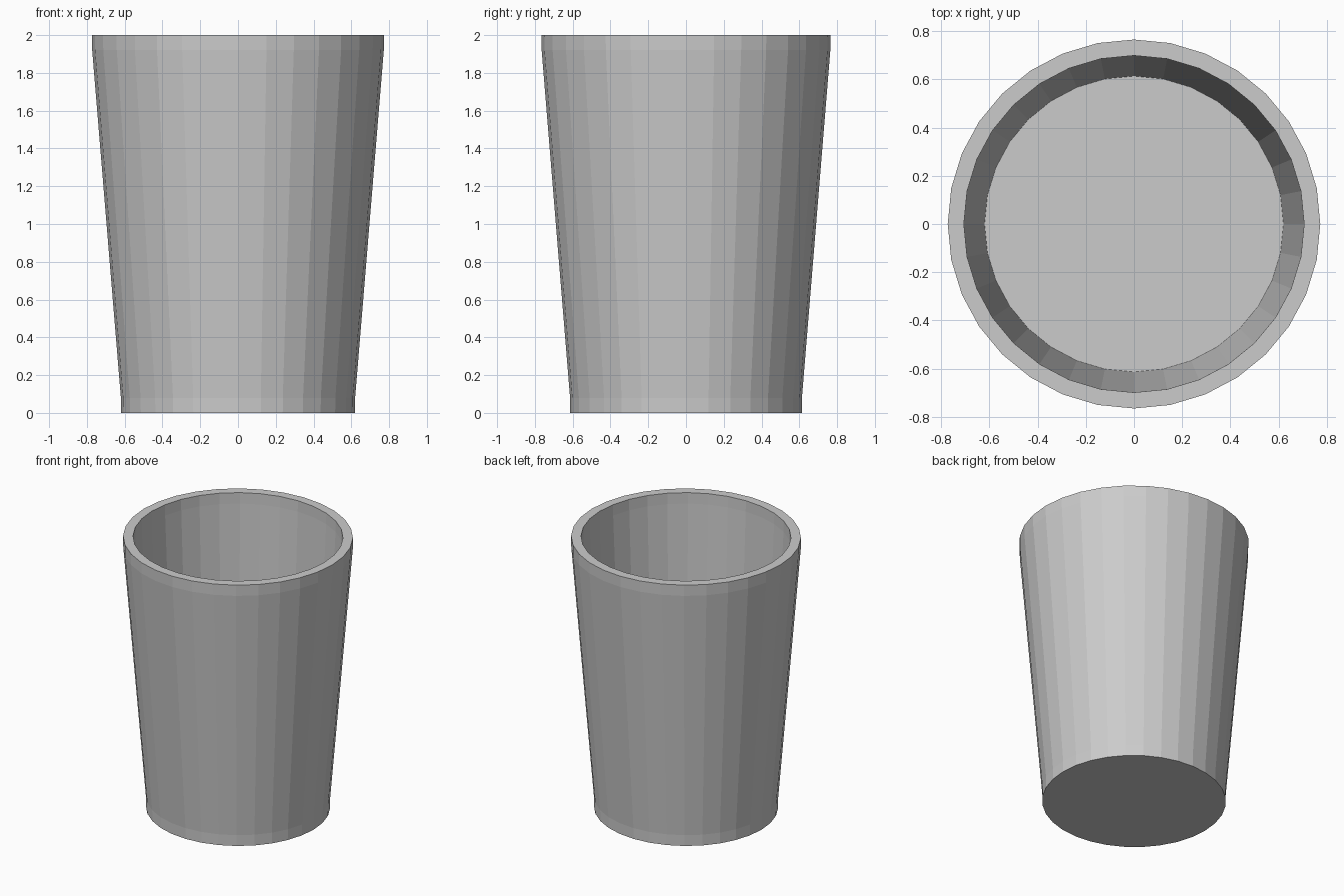
import bpy, bmesh
from math import cos, sin, tau

if "Cube" in bpy.data.objects:
    bpy.data.objects.remove(bpy.data.objects["Cube"])

SIDES = 32
Y_SCALE = 0.99

# Closed wall profile (radius, height): outside going up, rim, inside going down
profile = [
    (0.619, 0.0), (0.620, 0.08), (0.772, 1.92), (0.773, 2.0),
    (0.706, 2.0), (0.705, 1.92), (0.620, 0.10),
]

bm = bmesh.new()
rings = [
    [bm.verts.new((r * cos(tau * i / SIDES), r * Y_SCALE * sin(tau * i / SIDES), z))
     for i in range(SIDES)]
    for r, z in profile
]

# Outer wall, rim and inner wall
for low, high in zip(rings, rings[1:]):
    for i in range(SIDES):
        j = (i + 1) % SIDES
        bm.faces.new((low[i], low[j], high[j], high[i]))

# Underside and inner floor
bm.faces.new(rings[0][::-1])
bm.faces.new(rings[-1])
bmesh.ops.recalc_face_normals(bm, faces=bm.faces)

mesh = bpy.data.meshes.new("cup")
bm.to_mesh(mesh)
bm.free()
cup = bpy.data.objects.new("cup", mesh)
bpy.context.collection.objects.link(cup)
